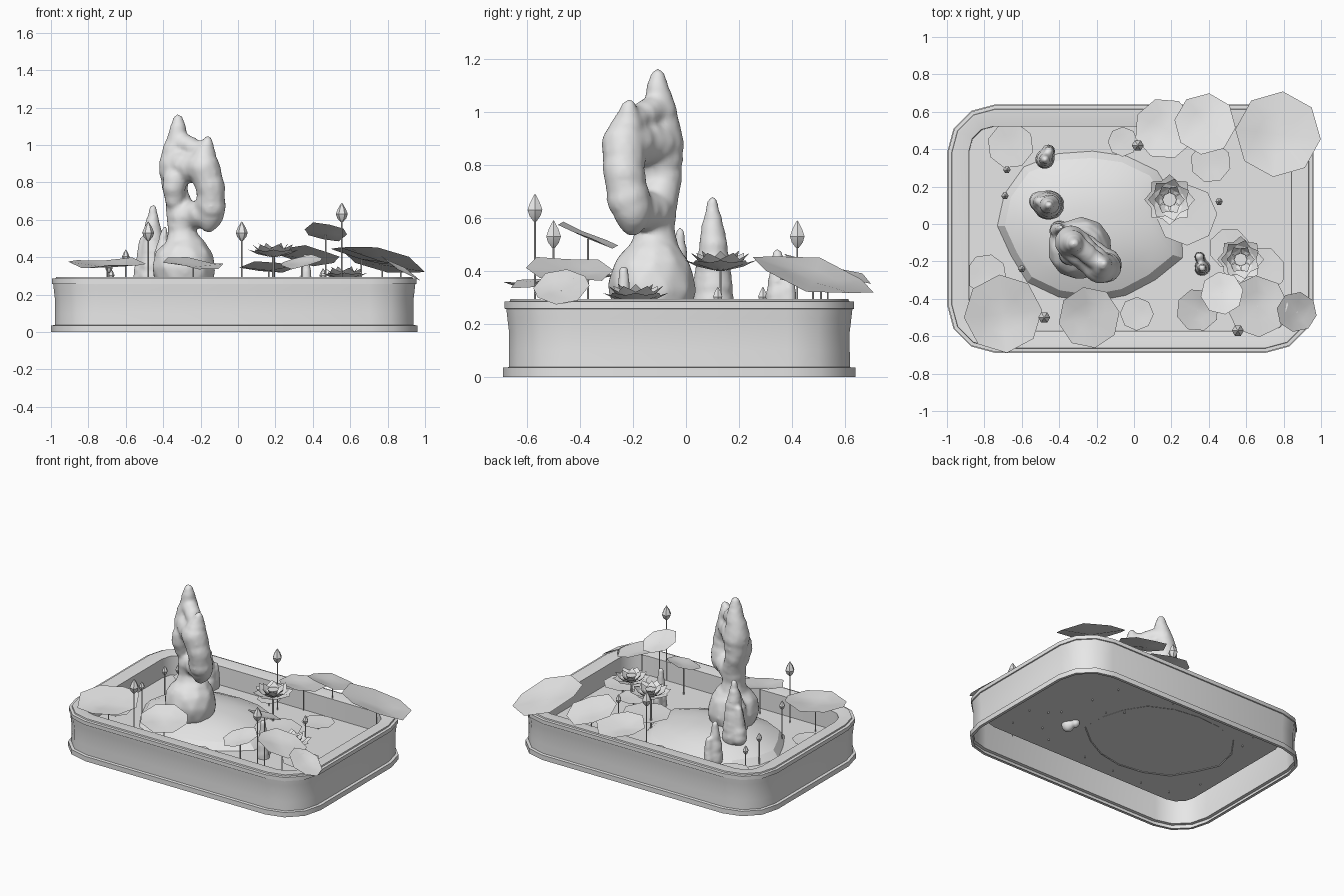
import bpy, bmesh, math, random
from mathutils import Vector

random.seed(4)
if "Cube" in bpy.data.objects:
    bpy.data.objects.remove(bpy.data.objects["Cube"])

stone = bpy.data.materials.new("plain_grey")
stone.use_nodes = True
GREY = (0.8, 0.8, 0.8, 1)
stone.diffuse_color = GREY
stone.node_tree.nodes["Principled BSDF"].inputs["Base Color"].default_value = GREY
FLOOR = 0.15


def finish(bm, name, angle=35):
    """Turn a bmesh into a shaded object."""
    mesh = bpy.data.meshes.new(name)
    bmesh.ops.recalc_face_normals(bm, faces=bm.faces)
    bm.to_mesh(mesh)
    bm.free()
    obj = bpy.data.objects.new(name, mesh)
    bpy.context.collection.objects.link(obj)
    mesh.materials.append(stone)
    bpy.ops.object.select_all(action='DESELECT')
    obj.select_set(True)
    bpy.context.view_layer.objects.active = obj
    bpy.ops.object.shade_smooth_by_angle(angle=math.radians(angle))
    return obj


def loft(bm, rings):
    """Skin a list of closed point loops, capping the last."""
    loops = [[bm.verts.new(p) for p in ring] for ring in rings]
    for a, b in zip(loops, loops[1:]):
        for i in range(len(a)):
            j = (i + 1) % len(a)
            bm.faces.new((a[i], a[j], b[j], b[i]))
    bm.faces.new(loops[-1])


def circle(x, y, z, r, n=6):
    return [(x + r * math.cos(math.tau * i / n), y + r * math.sin(math.tau * i / n), z) for i in range(n)]


def stem(bm, x, y, top, r=0.004):
    loft(bm, [circle(x, y, FLOOR - 0.01, r), circle(x, y, top, r)])


# Basin: a rounded rectangle carried along a moulded wall section
def rounded_rect(inset, z, radius):
    pts = []
    hx, hy = 0.98 - inset - radius, 0.665 - inset - radius
    for k, (sx, sy) in enumerate(((1, 1), (-1, 1), (-1, -1), (1, -1))):
        for s in range(4):
            a = math.radians(90 * k + 30 * s)
            pts.append((-0.02 + sx * hx + radius * math.cos(a),
                        -0.025 + sy * hy + radius * math.sin(a), z))
    return pts


section = [(0.02, 0), (0, 0), (0, 0.035), (0.021, 0.037), (0.022, 0.1), (0.022, 0.17), (0.016, 0.22),
           (0.012, 0.256), (0.005, 0.258), (0.005, 0.285), (0.025, 0.286), (0.027, 0.295),
           (0.042, 0.295), (0.118, 0.285), (0.12, FLOOR)]
bm = bmesh.new()
loft(bm, [rounded_rect(i, z, max(0.13, 0.26 - 1.1 * i)) for i, z in section])
finish(bm, "basin")

# Earth mound with a faceted skirt, steeper on its right
outline = [random.uniform(0.93, 1.06) for _ in range(16)]
bm = bmesh.new()
rings = []
for scale, z in ((1, FLOOR - 0.005), (0.9, 0.195), (0.7, 0.23), (0.45, 0.26), (0.2, 0.272)):
    rings.append([(-0.22 - 0.08 * (1 - scale) + 0.5 * scale * k * math.cos(math.tau * i / 16),
                   -0.01 + 0.43 * scale * k * math.sin(math.tau * i / 16), z)
                  for i, k in enumerate(outline)])
loft(bm, rings)
finish(bm, "mound", 25)


# Scholar rocks: chains of balls fused into one skin
def rock(name, chains, voxel=0.012):
    bm = bmesh.new()
    for chain in chains:
        for a, b in zip(chain, chain[1:]):
            for s in range(10):
                v = Vector(a).lerp(Vector(b), s / 9)
                r = v[3]
                geo = bmesh.ops.create_icosphere(bm, subdivisions=2, radius=r * random.uniform(0.94, 1.03))
                shift = Vector([random.uniform(-0.08, 0.08) * r for _ in range(3)])
                bmesh.ops.translate(bm, verts=geo["verts"], vec=v.to_3d() + shift)
    obj = finish(bm, name, 180)
    fuse = obj.modifiers.new("fuse", 'REMESH')
    fuse.mode = 'VOXEL'
    fuse.voxel_size = voxel
    fuse.use_smooth_shade = True
    soften = obj.modifiers.new("soften", 'SMOOTH')
    soften.factor = 0.5
    soften.iterations = 6


waist, shoulder = (-0.3, -0.12, 0.63, 0.08), (-0.34, -0.095, 0.89, 0.088)
crown, lobe_crown = (-0.325, -0.1, 1.02, 0.06), (-0.175, -0.22, 0.96, 0.05)
lobe_top, lobe_low = (-0.185, -0.23, 0.88, 0.085), (-0.15, -0.2, 0.63, 0.075)
rock("tall_rock", [
    [(-0.29, -0.135, 0.335, 0.165), (-0.285, -0.135, 0.37, 0.15), (-0.29, -0.12, 0.44, 0.1),
     (-0.3, -0.12, 0.54, 0.075), waist, (-0.335, -0.08, 0.75, 0.066), shoulder, crown,
     (-0.32, -0.107, 1.09, 0.042), (-0.32, -0.107, 1.14, 0.027)],
    [(-0.16, -0.215, 1.03, 0.024), lobe_crown, lobe_top, (-0.15, -0.235, 0.78, 0.08),
     (-0.145, -0.22, 0.68, 0.08), lobe_low, (-0.16, -0.205, 0.57, 0.04)],
    [shoulder, lobe_top], [waist, lobe_low], [crown, lobe_crown],
    [(-0.34, -0.16, 0.82, 0.07), (-0.34, -0.15, 0.7, 0.05)],
    [(-0.4, -0.04, 0.25, 0.06), (-0.41, -0.03, 0.42, 0.04), (-0.39, -0.02, 0.55, 0.018)]])


def spire(name, x, y, bottom, top, r, side):
    """Small rock: one main peak with a shorter shoulder beside it."""
    h = top - bottom
    sx, sy = side
    rock(name, [
        [(x, y, bottom + r, r), (x, y, bottom + 0.45 * h, 0.8 * r), (x, y, bottom + 0.7 * h, 0.6 * r),
         (x, y, top - 0.018, 0.02)],
        [(x + sx, y + sy, bottom + r, 0.7 * r), (x + sx, y + sy, bottom + 0.6 * h, 0.025)]], 0.01)


spire("middle_rock", -0.455, 0.1, 0.2, 0.68, 0.083, (-0.05, 0.02))
spire("back_rock", -0.475, 0.345, 0.16, 0.485, 0.055, (0.02, 0.045))
spire("right_rock", 0.365, -0.235, 0.09, 0.42, 0.045, (-0.015, 0.06))


# Lily pads: dished, wavy octagons leaning by a slope, each on a stem
def pad(x, y, z, r, gx=0.0, gy=0.0, dip=0.12):
    bm = bmesh.new()
    turn = random.uniform(0, 0.8)
    wave = random.uniform(0, 6)

    def point(s, i):
        a = turn + math.tau * i / 8
        dx, dy = s * r * math.cos(a), s * r * math.sin(a)
        ripple = 0.5 * dip * r * s * math.sin(3 * a + wave)
        return (x + dx, y + dy, z + gx * dx + gy * dy + dip * r * (s - 0.6) + ripple)

    hub = bm.verts.new((x, y, z - dip * r * 0.6))
    inner = [bm.verts.new(point(0.5, i)) for i in range(8)]
    outer = [bm.verts.new(point(1, i)) for i in range(8)]
    for i in range(8):
        j = (i + 1) % 8
        bm.faces.new((hub, inner[i], inner[j]))
        bm.faces.new((inner[i], outer[i], outer[j], inner[j]))
    stem(bm, x, y, z - dip * r * 0.6)
    finish(bm, "lily_pad", 40)


# Raised pads
for args in ((0.77, 0.48, 0.375, 0.23, -0.25, -0.25), (0.165, 0.51, 0.34, 0.165, 0, -0.15),
             (0.38, 0.535, 0.4, 0.165, -0.1, -0.28), (-0.7, -0.48, 0.36, 0.21, 0, 0.1),
             (-0.24, -0.5, 0.36, 0.165, -0.1, 0.15), (0.34, -0.46, 0.37, 0.115, 0.15, 0.25),
             (0.47, -0.37, 0.53, 0.115, -0.1, -0.4), (0.66, -0.44, 0.4, 0.165, -0.28, -0.05),
             (0.87, -0.47, 0.335, 0.108, -0.6, 0.1)):
    pad(*args)
# Floating pads
for x, y, z, r in ((0.41, 0.33, 0.2, 0.11), (0.28, 0.05, 0.225, 0.165), (-0.66, 0.42, 0.2, 0.125),
                   (-0.06, 0.44, 0.2, 0.08), (0.015, -0.48, 0.19, 0.09), (-0.79, -0.27, 0.2, 0.11),
                   (0.68, -0.25, 0.22, 0.13), (0.51, -0.13, 0.21, 0.11)):
    pad(x, y, z, r, dip=0.04)


# Open flowers: three tiers of pointed petals round a seed pod
def flower(x, y, z, r):
    bm = bmesh.new()
    for tier, (count, reach, lift) in enumerate(((8, 1, 0.3), (7, 0.85, 0.6), (6, 0.6, 0.95))):
        for k in range(count):
            a = math.tau * (k + 0.5 * tier) / count
            out, across = Vector((math.cos(a), math.sin(a), 0)), Vector((-math.sin(a), math.cos(a), 0))

            def at(s, w):
                rise = lift * r * reach * s * s + 0.2 * r * abs(w)
                return bm.verts.new(Vector((x, y, z + rise)) + out * s * r * reach + across * w * r * reach)

            base, heel_l, heel_r = at(0.1, 0), at(0.68, 0.38), at(0.68, -0.38)
            mid, tip = at(0.65, 0), at(1, 0)
            for tri in ((base, mid, heel_l), (base, heel_r, mid), (mid, tip, heel_l), (mid, heel_r, tip)):
                bm.faces.new(tri)
    loft(bm, [circle(x, y, z, 0.1 * r, 8), circle(x, y, z + 0.4 * r, 0.28 * r, 8)])
    stem(bm, x, y, z + 0.01, 0.007)
    finish(bm, "flower", 20)


flower(0.19, 0.13, 0.4, 0.135)
flower(0.57, -0.19, 0.28, 0.125)


# Closed buds on straight stems
def bud(x, y, top, r):
    h = 3.2 * r
    bm = bmesh.new()
    loft(bm, [circle(x, y, top - h + h * t, r * w)
              for t, w in ((0, 0.2), (0.2, 0.75), (0.42, 1), (0.7, 0.65), (1, 0.06))])
    stem(bm, x, y, top - h + 0.005)
    finish(bm, "bud", 30)


for args in ((0.555, -0.57, 0.69, 0.032), (0.02, 0.42, 0.59, 0.032), (-0.48, -0.5, 0.59, 0.032),
             (-0.6, -0.24, 0.44, 0.02), (-0.68, 0.29, 0.34, 0.02), (-0.69, 0.15, 0.38, 0.02),
             (0.455, 0.12, 0.34, 0.02)):
    bud(*args)
